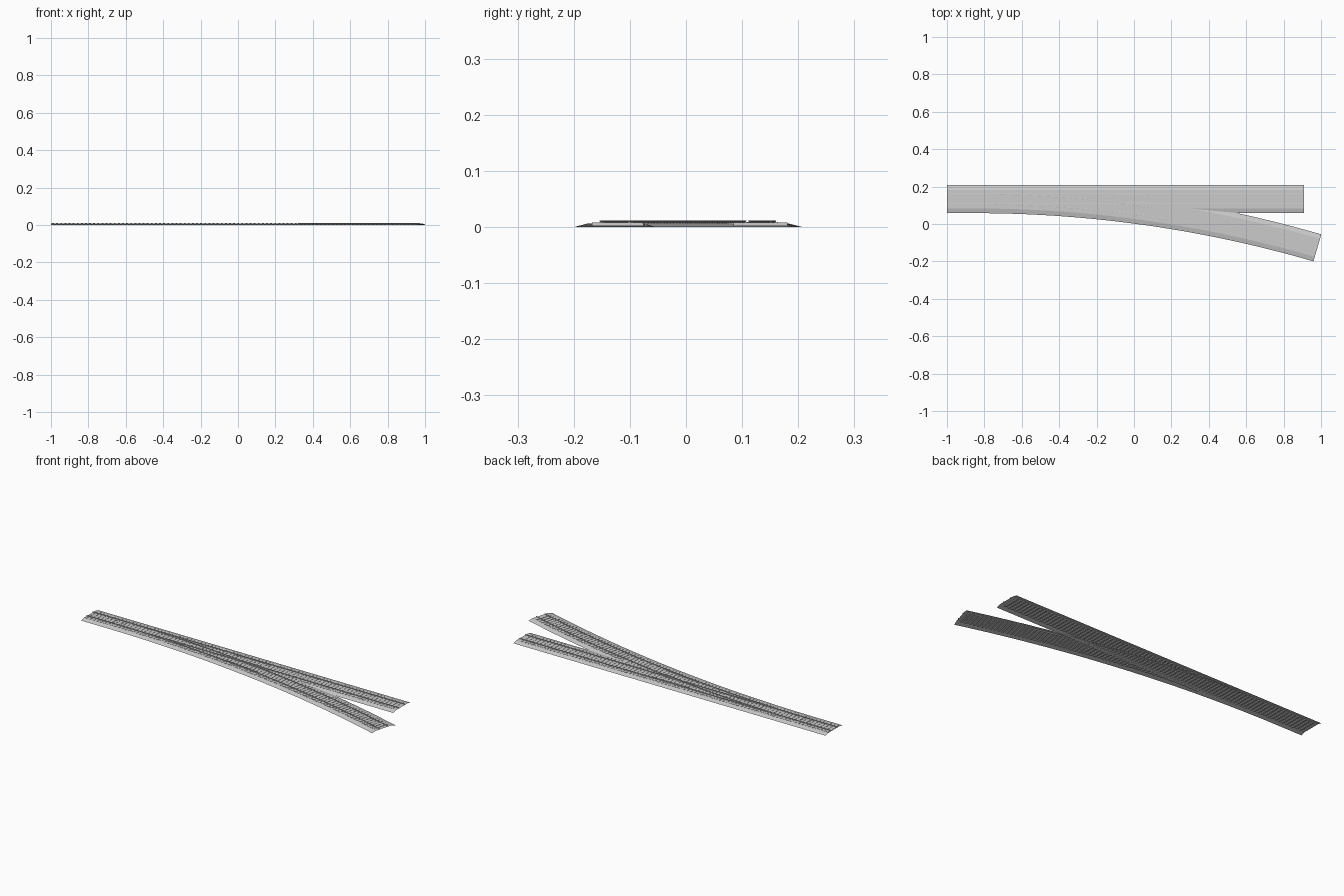
import bpy, bmesh, math
from mathutils import Matrix, Vector

if "Cube" in bpy.data.objects:
    bpy.data.objects.remove(bpy.data.objects["Cube"])

X0, YC, R = -0.85, 0.133, 6.56          # switch toe, main line centre, branch radius
GAUGE, START = 0.0265, -0.15            # half gauge, lead-in before the toe
END = {"main": 1.76, "branch": 1.855}
TOP = 0.0078                            # sleeper top
CROSS = math.sqrt(2 * R * 2 * GAUGE)    # distance from toe to the crossing


def place(track, s, off=0.0):
    """Point and heading at distance s along a track, shifted left by off."""
    if track == "main" or s < 0:
        return Vector((X0 + s, YC + off, 0)), 0.0
    a = s / R
    r = R + off
    return Vector((X0 + r * math.sin(a), YC - R + r * math.cos(a), 0)), -a


def steps(a, b, size=0.05):
    n = max(1, math.ceil((b - a) / size))
    return [a + (b - a) * i / n for i in range(n + 1)]


def new_object(name, bm):
    mesh = bpy.data.meshes.new(name)
    bm.to_mesh(mesh)
    bm.free()
    obj = bpy.data.objects.new(name, mesh)
    bpy.context.collection.objects.link(obj)
    return obj


def sweep(name, stations, profile, closed=True):
    """Sweep a (side, z) profile through (track, s, offset, width scale) stations."""
    bm = bmesh.new()
    rings = []
    for track, s, off, w in stations:
        ring = []
        for side, z in profile:
            p, _ = place(track, s, off + side * w)
            ring.append(bm.verts.new((p.x, p.y, z)))
        rings.append(ring)
    n = len(profile)
    for a, b in zip(rings, rings[1:]):
        for i in range(n if closed else n - 1):
            j = (i + 1) % n
            bm.faces.new((a[i], b[i], b[j], a[j]))
    if closed:
        bm.faces.new(rings[0])
        bm.faces.new(rings[-1][::-1])
        bmesh.ops.recalc_face_normals(bm, faces=bm.faces)
    return new_object(name, bm)


def box(bm, centre, size, angle=0.0):
    m = (Matrix.Translation(centre) @ Matrix.Rotation(angle, 4, 'Z')
         @ Matrix.Diagonal((*size, 1)))
    bmesh.ops.create_cube(bm, size=1, matrix=m)


# Ballast beds: open trapezoid sheets
def bed(z):
    return [(0.075, 0), (0.05, z), (-0.05, z), (-0.075, 0)]


for track, first, z in (("main", START, 0.0066), ("branch", 0.0, 0.0064)):
    sweep(track + "_ballast", [(track, s, 0, 1) for s in steps(first, END[track], 0.06)],
          bed(z), closed=False)

# Rail section: foot, web, head
half = [(0.0027, TOP), (0.0027, 0.0083), (0.0006, 0.0087),
        (0.0006, 0.0103), (0.0013, 0.0106), (0.0013, 0.0115)]
RAIL = half + [(-x, z) for x, z in reversed(half)]


def run(track, a, b, off):
    return [(track, s, off, 1) for s in steps(a, b)]


def blade(track, off, end):
    return [(track, s, off, min(1, 0.15 + s / 0.25)) for s in steps(0, end)]


# Stock rails, full length
sweep("main_stock_rail", run("main", START, END["main"], GAUGE), RAIL)
sweep("branch_stock_rail", run("branch", START, END["branch"], -GAUGE), RAIL)

# Switch blades running into closure rails and wing rails at the crossing
GAP = 0.0055
knee = CROSS - 0.043
sweep("main_switch_blade", blade("main", -GAUGE, knee - 0.01)
      + run("branch", knee + 0.01, CROSS + 0.08, GAUGE - GAP), RAIL)
sweep("branch_switch_blade", blade("branch", GAUGE, knee - 0.01)
      + run("main", knee + 0.01, CROSS + 0.08, -GAUGE + GAP), RAIL)

# Crossing nose and rails beyond it
sweep("main_inner_rail", run("main", CROSS + 0.005, END["main"], -GAUGE), RAIL)
sweep("branch_inner_rail", run("branch", CROSS + 0.005, END["branch"], GAUGE), RAIL)

# Guard rails opposite the crossing, with flared ends
for track, sign in (("main", 1), ("branch", -1)):
    inner = sign * (GAUGE - GAP)
    flare = sign * (GAUGE - GAP - 0.003)
    sweep(track + "_guard_rail",
          [(track, CROSS - 0.11, flare, 1)] + run(track, CROSS - 0.08, CROSS + 0.08, inner)
          + [(track, CROSS + 0.11, flare, 1)], RAIL)

# Sleepers and rail fasteners
sleepers, clips = bmesh.new(), bmesh.new()
PITCH, HALF, SPLIT = 0.022, 0.048, 1.18


def fasten(track, s):
    for rail in (-GAUGE, GAUGE):
        for d in (-0.0034, 0.0034):
            p, a = place(track, s, rail + d)
            box(clips, (p.x, p.y, TOP + 0.0005), (0.004, 0.0022, 0.0012), a)


def sleeper(track, s, low=-HALF, high=HALF):
    p, a = place(track, s, (low + high) / 2)
    box(sleepers, (p.x, p.y, (TOP + 0.0015) / 2), (0.010, high - low, TOP - 0.0015), a)


count = int((END["main"] - START) / PITCH)
for i in range(count):
    s = START + PITCH * (i + 0.5)
    drop = s * s / (2 * R) if 0 < s < SPLIT else 0
    sleeper("main", s, -HALF - drop)    # long timbers carry both tracks
    fasten("main", s)
    if 0.25 < s < SPLIT:
        fasten("branch", s)
s = SPLIT + PITCH / 2
while s < END["branch"] - 0.006:
    sleeper("branch", s)
    fasten("branch", s)
    s += PITCH
new_object("sleepers", sleepers)
new_object("rail_fasteners", clips)

# Stretcher bars joining the two blades
bars = bmesh.new()
for k in (7, 9):
    box(bars, (X0 + START + PITCH * k, YC, 0.0082), (0.003, 2 * GAUGE, 0.001))
new_object("stretcher_bars", bars)
